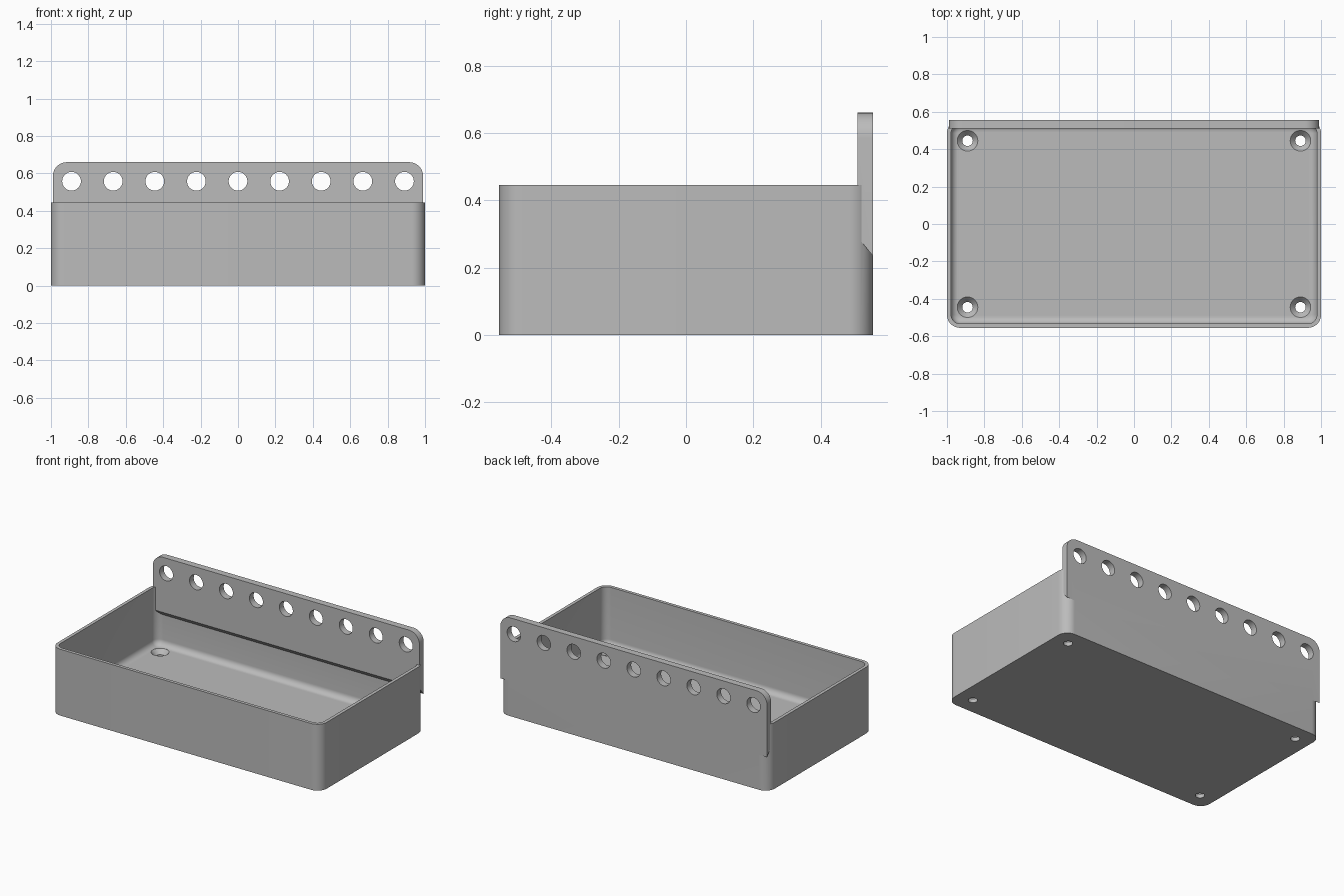
import bpy, bmesh, math

cube = bpy.data.objects.get("Cube")
if cube:
    bpy.data.objects.remove(cube)

HX, HY, HEIGHT = 1.0, 0.555, 0.445
WALL, FLOOR, FILLET, CORNER = 0.022, 0.055, 0.04, 0.07
HOLE_X, HOLE_Y = 0.89, 0.445

grey = bpy.data.materials.new("Plain grey")
grey.use_nodes = True
colour = (0.5, 0.5, 0.5, 1)
grey.diffuse_color = colour
grey.node_tree.nodes["Principled BSDF"].inputs["Base Color"].default_value = colour


def finish(name, bm):
    bmesh.ops.recalc_face_normals(bm, faces=bm.faces)
    mesh = bpy.data.meshes.new(name)
    bm.to_mesh(mesh)
    bm.free()
    mesh.materials.append(grey)
    obj = bpy.data.objects.new(name, mesh)
    bpy.context.collection.objects.link(obj)
    return obj


def rounded_rect(hx, hy, r, steps=12):
    pts = []
    for q, (sx, sy) in enumerate([(1, 1), (-1, 1), (-1, -1), (1, -1)]):
        for i in range(steps + 1):
            a = math.pi / 2 * (q + i / steps)
            pts.append((sx * (hx - r) + r * math.cos(a), sy * (hy - r) + r * math.sin(a)))
    return pts


def loft(name, loops):
    """Bridge closed loops of 3D points and cap both ends."""
    bm = bmesh.new()
    rings = [[bm.verts.new(p) for p in loop] for loop in loops]
    for a, b in zip(rings, rings[1:]):
        for i in range(len(a)):
            j = (i + 1) % len(a)
            bm.faces.new((a[i], a[j], b[j], b[i]))
    bm.faces.new(rings[0])
    bm.faces.new(rings[-1])
    return finish(name, bm)


def circle(r, n=40):
    return [(r * math.cos(2 * math.pi * i / n), r * math.sin(2 * math.pi * i / n)) for i in range(n)]


def combine(target, tool, operation):
    mod = target.modifiers.new(operation.title(), 'BOOLEAN')
    mod.operation, mod.solver, mod.object = operation, 'EXACT', tool
    bpy.ops.object.select_all(action='DESELECT')
    bpy.context.view_layer.objects.active = target
    target.select_set(True)
    bpy.ops.object.modifier_apply(modifier=mod.name)
    bpy.data.objects.remove(tool)


# Open tray: straight outer wall, thin rim, filleted inner floor
sections = [(0, 0), (0, HEIGHT), (WALL, HEIGHT)]
for i in range(9):
    a = math.pi / 2 * i / 8
    sections.append((WALL + FILLET * (1 - math.cos(a)), FLOOR + FILLET * (1 - math.sin(a))))
tray = loft("tray", [[(x, y, z) for x, y in rounded_rect(HX - d, HY - d, max(CORNER - d, 0.006))]
                     for d, z in sections])

# Back plate: rounded top corners and a sloped lower edge
PX, TOP, R, FRONT = 0.99, 0.66, 0.075, 0.51


def plate_outline(y, bottom):
    pts = [(-PX, y, bottom), (PX, y, bottom)]
    for side in (0, 1):
        for i in range(13):
            a = math.pi / 2 * (side + i / 12)
            cx = (PX - R) * (1 - 2 * side)
            pts.append((cx + R * math.cos(a), y, TOP - R + R * math.sin(a)))
    return pts


plate = loft("back_plate", [plate_outline(FRONT, 0.29), plate_outline(HY, 0.235)])
combine(tray, plate, 'UNION')

# Row of nine holes through the plate
for i in range(9):
    x = HOLE_X * (i / 4 - 1)
    tool = loft("plate_hole", [[(x + u, y, 0.558 + v) for u, v in circle(0.05)] for y in (0.4, 0.7)])
    combine(tray, tool, 'DIFFERENCE')

# Countersunk screw holes in the floor
screw = [(0.028, -0.1), (0.028, 0.025), (0.055, FLOOR), (0.055, 0.1)]
for sx in (-1, 1):
    for sy in (-1, 1):
        tool = loft("screw_hole", [[(sx * HOLE_X + u, sy * HOLE_Y + v, z) for u, v in circle(r)]
                                   for r, z in screw])
        combine(tray, tool, 'DIFFERENCE')

bpy.ops.object.select_all(action='DESELECT')
bpy.context.view_layer.objects.active = tray
tray.select_set(True)
bpy.ops.object.shade_smooth_by_angle(angle=math.radians(30))
tray.name = "tray_with_back_plate"
